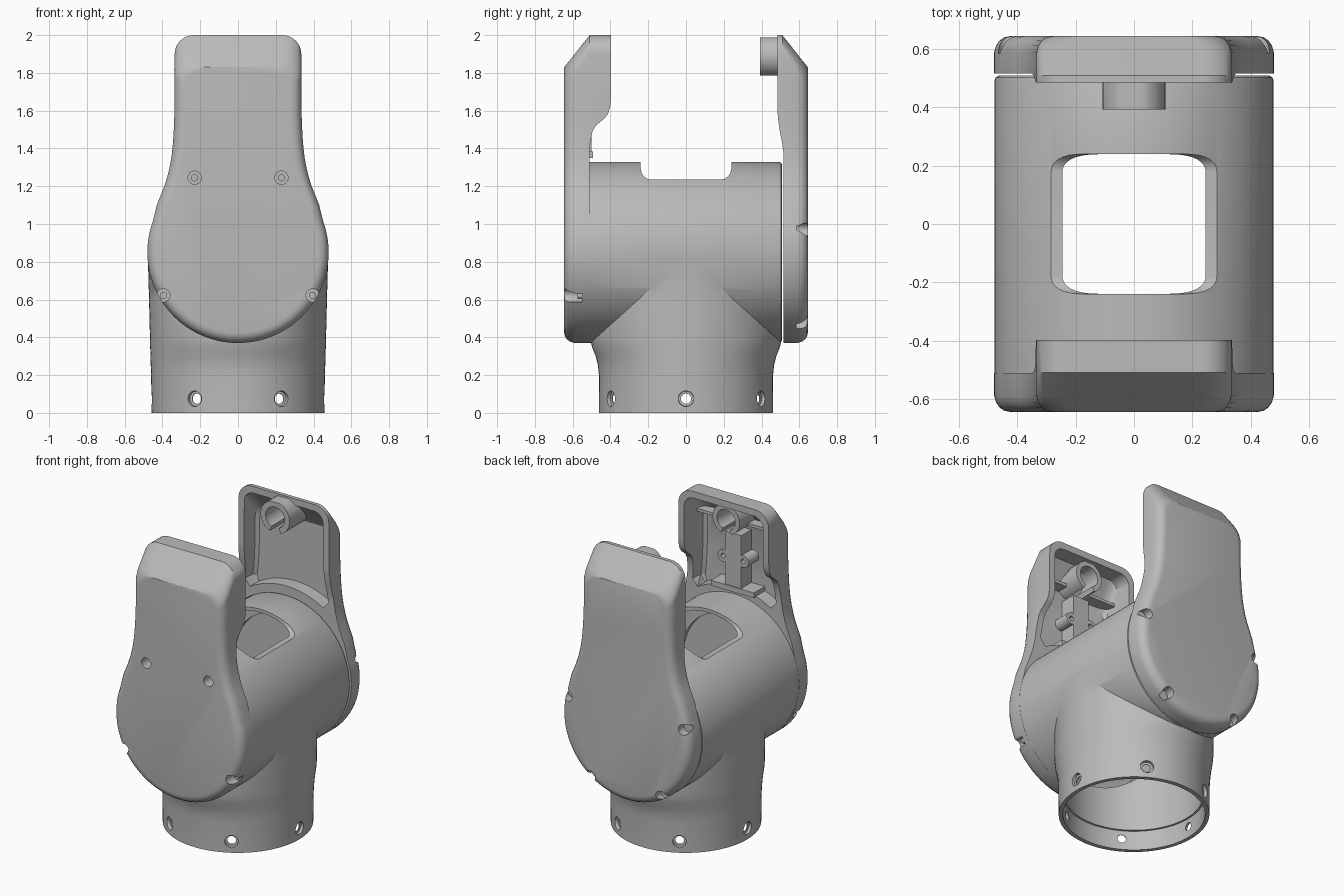
import bpy, bmesh, math
from mathutils import Matrix

cube = bpy.data.objects.get("Cube")
if cube:
    bpy.data.objects.remove(cube, do_unlink=True)

grey = bpy.data.materials.new("plain grey")
grey.use_nodes = True
grey.diffuse_color = (0.5, 0.5, 0.5, 1)
grey.node_tree.nodes["Principled BSDF"].inputs["Base Color"].default_value = (0.5, 0.5, 0.5, 1)


def loft(name, layers, axis):
    """Solid through a stack of equal-count 2D outlines; layers = [(points, position on axis)]."""
    place = {'x': lambda a, b, t: (t, a, b),
             'y': lambda a, b, t: (a, t, b),
             'z': lambda a, b, t: (a, b, t)}[axis]
    bm = bmesh.new()
    rings = [[bm.verts.new(place(a, b, t)) for a, b in pts] for pts, t in layers]
    n = len(rings[0])
    for r, s in zip(rings, rings[1:]):
        for i in range(n):
            j = (i + 1) % n
            bm.faces.new((r[i], r[j], s[j], s[i]))
    bm.faces.new(rings[0])
    bm.faces.new(rings[-1])
    bmesh.ops.recalc_face_normals(bm, faces=bm.faces)
    me = bpy.data.meshes.new(name)
    bm.to_mesh(me)
    bm.free()
    me.materials.append(grey)
    ob = bpy.data.objects.new(name, me)
    bpy.context.collection.objects.link(ob)
    return ob


def ellipse(rx, ry=None, ca=0.0, cb=0.0, n=96):
    ry = rx if ry is None else ry
    return [(ca + rx * math.cos(2 * math.pi * i / n), cb + ry * math.sin(2 * math.pi * i / n))
            for i in range(n)]


def combine(ob, tool, op='DIFFERENCE'):
    """Apply a boolean and delete the tool."""
    m = ob.modifiers.new("cut", 'BOOLEAN')
    m.object, m.operation, m.solver = tool, op, 'EXACT'
    bpy.context.view_layer.objects.active = ob
    bpy.ops.object.modifier_apply(modifier=m.name)
    bpy.data.objects.remove(tool, do_unlink=True)


def smooth(ob):
    bpy.ops.object.select_all(action='DESELECT')
    ob.select_set(True)
    bpy.context.view_layer.objects.active = ob
    bpy.ops.object.shade_smooth_by_angle(angle=math.radians(28))


AXIS_Z = 0.85   # height of the horizontal pivot axis
NECK = [(0.43, 1.1), (0.41, 1.15), (0.39, 1.2), (0.374, 1.25), (0.362, 1.3), (0.353, 1.35),
        (0.347, 1.4), (0.342, 1.46), (0.339, 1.52), (0.336, 1.6)]


def mirrored(right):
    """Close a right-hand half outline (bottom to top) with its mirror image."""
    return right + [(-x, z) for x, z in reversed(right)]


def upper_half(inset, top, r=0.1):
    w = 0.335 - inset
    corner = [(w - r + r * math.cos(a), top - r + r * math.sin(a))
              for a in [math.pi / 2 * i / 10 for i in range(11)]]
    return corner


def cover_outline(inset, top):
    r = 0.48 - inset
    arc = [(r * math.cos(a), AXIS_Z + r * math.sin(a))
           for a in [math.radians(-88 + 108 * i / 36) for i in range(37)]]
    return mirrored(arc + [(x - inset, z) for x, z in NECK] + upper_half(inset, top))


def hollow_outline(inset, top):
    # floor of the recess is an arc running parallel to the barrel
    arc = [(0.53 * math.sin(a), AXIS_Z + 0.53 * math.cos(a))
           for a in [0.02 + 0.52 * i / 10 for i in range(11)]]
    return mirrored(arc + [(x - inset, z) for x, z in NECK if z > 1.32] + upper_half(inset, top, 0.07))


def make_cover(name, side, inner, rim, screws, depth):
    """Racket-shaped shell; side is -1 for front and 1 for back."""
    shell = [(0.645, 0.055, 1.83), (0.641, 0.035, 1.835), (0.63, 0.018, 1.849),
             (0.612, 0.006, 1.871), (0.59, 0.0, 1.899), (0.51, 0.0, 2.0), (inner, 0.0, 2.0)]
    cover = loft(name, [(cover_outline(i, t), side * y) for y, i, t in shell], 'y')
    # wavy inner rim
    rim_pts = [(side * y, z) for y, z in rim]
    combine(cover, loft("rim_cutter", [(rim_pts, -0.7), (rim_pts, 0.7)], 'x'))
    # recess
    recess = [(0.608, 0.07, 1.80), (0.59, 0.05, 1.83), (0.505, 0.042, 1.955), (0.3, 0.042, 1.955)]
    combine(cover, loft("recess_cutter", [(hollow_outline(i, t), side * y) for y, i, t in recess], 'y'))
    # screw recesses with screw sockets
    for x, z in screws:
        for s in (-1, 1):
            layers = [(ellipse(0.035, ca=s * x, cb=z, n=28), side * y) for y in (0.645 - depth, 0.7)]
            combine(cover, loft("screw_cutter", layers, 'y'))
    smooth(cover)
    return cover


# Hollow body: upright socket merging into the horizontal barrel
SOCKET = [(0, 0.457, 0.46), (0.2, 0.46, 0.461), (0.25, 0.462, 0.466), (0.3, 0.463, 0.478),
          (0.35, 0.465, 0.498), (0.39, 0.466, 0.506), (0.6, 0.471, 0.506), (0.85, 0.478, 0.506)]
body = loft("joint_body", [(ellipse(rx, ry), z) for z, rx, ry in SOCKET], 'z')
barrel = [(-0.53, 0.479), (0.493, 0.479), (0.503, 0.475), (0.509, 0.465)]
combine(body, loft("barrel", [(ellipse(r, cb=AXIS_Z, n=128), y) for y, r in barrel], 'y'), 'UNION')
bore = [(-0.495, 0.36), (-0.46, 0.36), (-0.459, 0.457), (0.459, 0.457), (0.46, 0.36), (0.495, 0.36)]
combine(body, loft("bore", [(ellipse(r, cb=AXIS_Z, n=128), y) for y, r in bore], 'y'))
socket_bore = [(-0.1, 0.432), (0.13, 0.432), (0.131, 0.42), (0.85, 0.42)]
combine(body, loft("socket_bore", [(ellipse(r), z) for z, r in socket_bore], 'z'))

# Window across the top of the barrel, rounded at its lower corners
half = [(0.18 + 0.06 * math.sin(a), 1.295 - 0.06 * math.cos(a))
        for a in [math.pi / 2 * i / 8 for i in range(9)]] + [(0.24, 1.5)]
window = mirrored(half)
combine(body, loft("window_cutter", [(window, -0.6), (window, 0.6)], 'x'))

# Six countersunk holes around the socket
for k in range(6):
    cone = [(0.36, 0.027), (0.437, 0.027), (0.439, 0.04), (0.6, 0.052)]
    hole = loft("hole_cutter", [(ellipse(r, cb=0.075, n=28), x) for x, r in cone], 'x')
    hole.data.transform(Matrix.Rotation(math.radians(60 * k), 4, 'Z'))
    combine(body, hole)
smooth(body)

# Covers
front_rim = [(0.3, 0.3), (0.512, 0.3), (0.512, 1.38), (0.506, 1.44), (0.495, 1.49), (0.478, 1.52),
             (0.43, 1.56), (0.412, 1.585), (0.402, 1.62), (0.397, 1.66), (0.3, 1.66)]
back_rim = [(0.3, 0.3), (0.516, 0.3), (0.516, 1.38), (0.507, 1.44), (0.495, 1.5), (0.487, 1.56),
            (0.483, 1.62), (0.3, 1.62)]
make_cover("front_cover", -1, 0.398, front_rim, [(0.23, 1.245), (0.395, 0.622)], 0.095)
make_cover("back_cover", 1, 0.485, back_rim, [(0.43, 0.97), (0.26, 0.48)], 0.06)

# Screw heads in the front recesses
for x, z in [(0.23, 1.245), (0.395, 0.622)]:
    for s, label in ((-1, "right"), (1, "left")):
        head = loft("front_screw_" + label,
                    [(ellipse(0.019, ca=s * x, cb=z, n=20), y) for y in (-0.54, -0.575)], 'y')
        smooth(head)


# Split ring bosses inside the tops of the covers
def split_ring(name, side, near, centre, r_out, r_in):
    angles = [math.radians(-68 + 316 * i / 40) for i in range(41)]
    pts = [(r * math.cos(a), centre + r * math.sin(a))
           for r, seq in ((r_out, angles), (r_in, angles[::-1])) for a in seq]
    layers = []
    for y in (near, 0.51, 0.612):
        roof = 1.99 - max(0, y - 0.51) * 1.26
        layers.append(([(x, min(z, roof - 0.0001 * i)) for i, (x, z) in enumerate(pts)], side * y))
    smooth(loft(name, layers, 'y'))


split_ring("back_ring_boss", 1, 0.393, 1.887, 0.108, 0.07)
split_ring("front_ring_boss", -1, 0.425, 1.86, 0.1, 0.068)


# Mounting column and ribs inside the front cover
def block(name, x0, x1, z0, z1, y0, y1):
    pts = [(x0, z0), (x1, z0), (x1, z1), (x0, z1)]
    return loft(name, [(pts, y0), (pts, y1)], 'y')


block("mount_column", -0.06, 0.06, 1.37, 1.74, -0.615, -0.5)
block("mount_foot", -0.16, 0.16, 1.35, 1.385, -0.615, -0.492)
for s, label in ((-1, "right"), (1, "left")):
    lug = loft("mount_lug_" + label,
               [(ellipse(0.04, ca=s * 0.075, cb=1.57, n=28), y) for y in (-0.615, -0.5)], 'y')
    combine(lug, loft("lug_hole", [(ellipse(0.016, ca=s * 0.075, cb=1.57, n=20), y)
                                   for y in (-0.57, -0.45)], 'y'))
    smooth(lug)
    block("side_rib_" + label, *sorted((s * 0.09, s * 0.3)), 1.80, 1.82, -0.615, -0.53)
